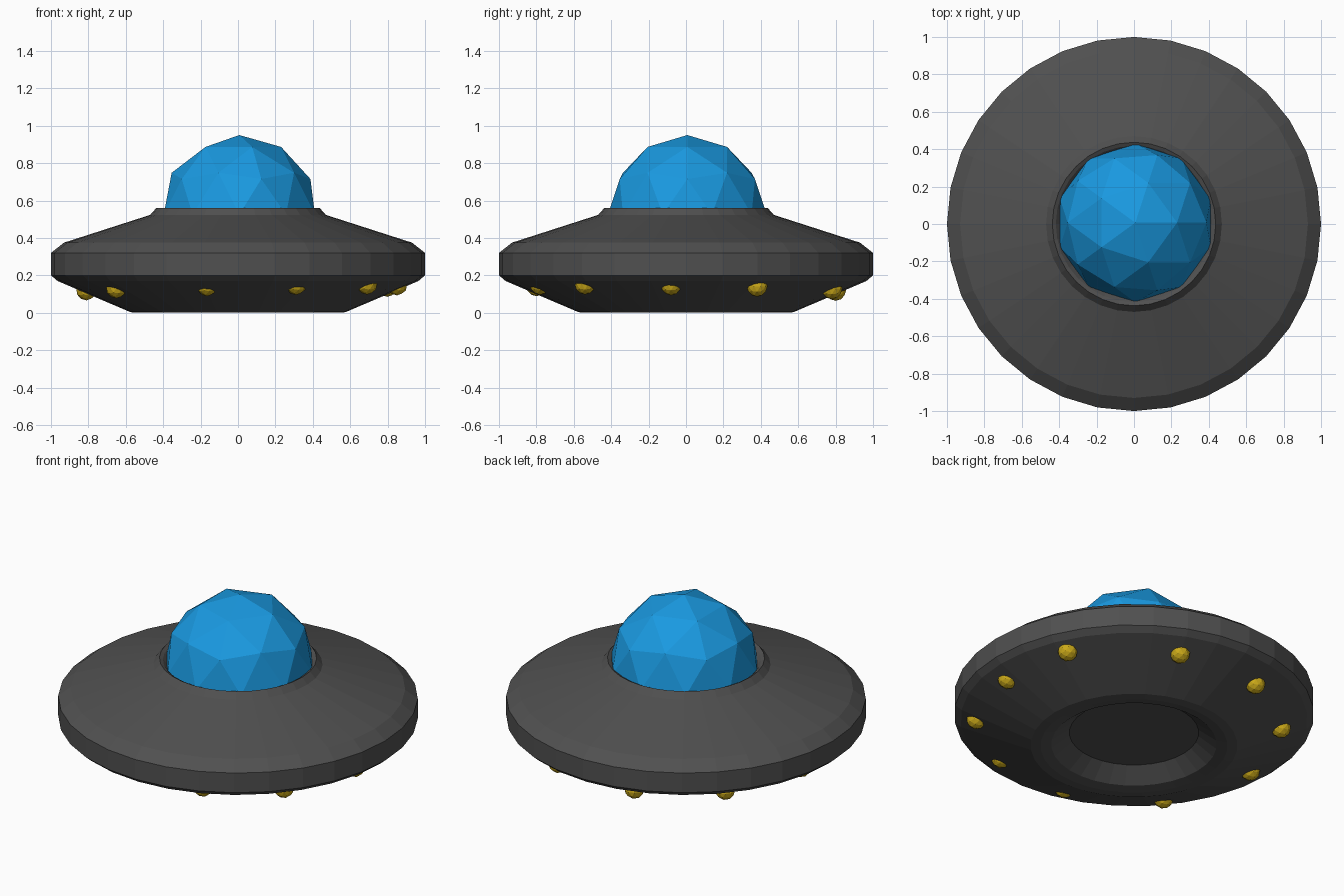
import bpy, bmesh, math
from mathutils import Matrix, Vector

if "Cube" in bpy.data.objects:
    bpy.data.objects.remove(bpy.data.objects["Cube"])


def material(name, rgb):
    m = bpy.data.materials.new(name)
    m.diffuse_color = (*rgb, 1)
    m.use_nodes = True
    m.node_tree.nodes["Principled BSDF"].inputs["Base Color"].default_value = m.diffuse_color
    return m


def add_object(name, bm, mat):
    bmesh.ops.recalc_face_normals(bm, faces=bm.faces)
    me = bpy.data.meshes.new(name)
    bm.to_mesh(me)
    bm.free()
    me.materials.append(mat)
    ob = bpy.data.objects.new(name, me)
    bpy.context.collection.objects.link(ob)
    return ob


dark = material("dark_metal", (0.08, 0.08, 0.08))
blue = material("blue_glass", (0.01, 0.32, 0.75))
gold = material("gold_lamp", (0.6, 0.4, 0.01))

# Saucer hull: (radius, height) profile turned in 32 flat-faced steps
SIDES = 32
profile = [(0.36, 0.085), (0.46, 0.01), (0.52, 0.0), (0.575, 0.003),
           (0.965, 0.17), (1.0, 0.2), (1.0, 0.32), (0.93, 0.375),
           (0.47, 0.523), (0.437, 0.56), (0.418, 0.55), (0.39, 0.52)]
bm = bmesh.new()
rings = []
for r, z in profile:
    rings.append([bm.verts.new((r * math.cos(2 * math.pi * i / SIDES),
                                r * math.sin(2 * math.pi * i / SIDES), z))
                  for i in range(SIDES)])
for low, high in zip(rings, rings[1:]):
    for i in range(SIDES):
        j = (i + 1) % SIDES
        bm.faces.new((low[i], low[j], high[j], high[i]))
bm.faces.new(rings[0])
bm.faces.new(rings[-1])
add_object("saucer_hull", bm, dark)

# Faceted cockpit dome, trimmed just below the hull opening
bm = bmesh.new()
bmesh.ops.create_icosphere(bm, subdivisions=2, radius=0.425,
                           matrix=Matrix.Translation((0.007, 0.007, 0.525)))
bmesh.ops.bisect_plane(bm, geom=bm.verts[:] + bm.edges[:] + bm.faces[:],
                       plane_co=(0, 0, 0.5), plane_no=(0, 0, -1),
                       clear_outer=True)
add_object("cockpit_dome", bm, blue)

# Ten small lamps in a slightly uneven, tilted ring under the hull
spots = [(0.80, 0.38), (0.32, 0.78), (-0.21, 0.80), (-0.63, 0.52), (-0.81, 0.04),
         (-0.65, -0.52), (-0.165, -0.80), (0.31, -0.78), (0.69, -0.54), (0.85, -0.08)]
for n, (x, y) in enumerate(spots, 1):
    bm = bmesh.new()
    z = 0.135 + 0.015 * x - 0.015 * y
    bmesh.ops.create_icosphere(bm, subdivisions=2, radius=0.056,
                               matrix=Matrix.Translation((x, y, z)))
    add_object(f"under_lamp_{n}", bm, gold)
